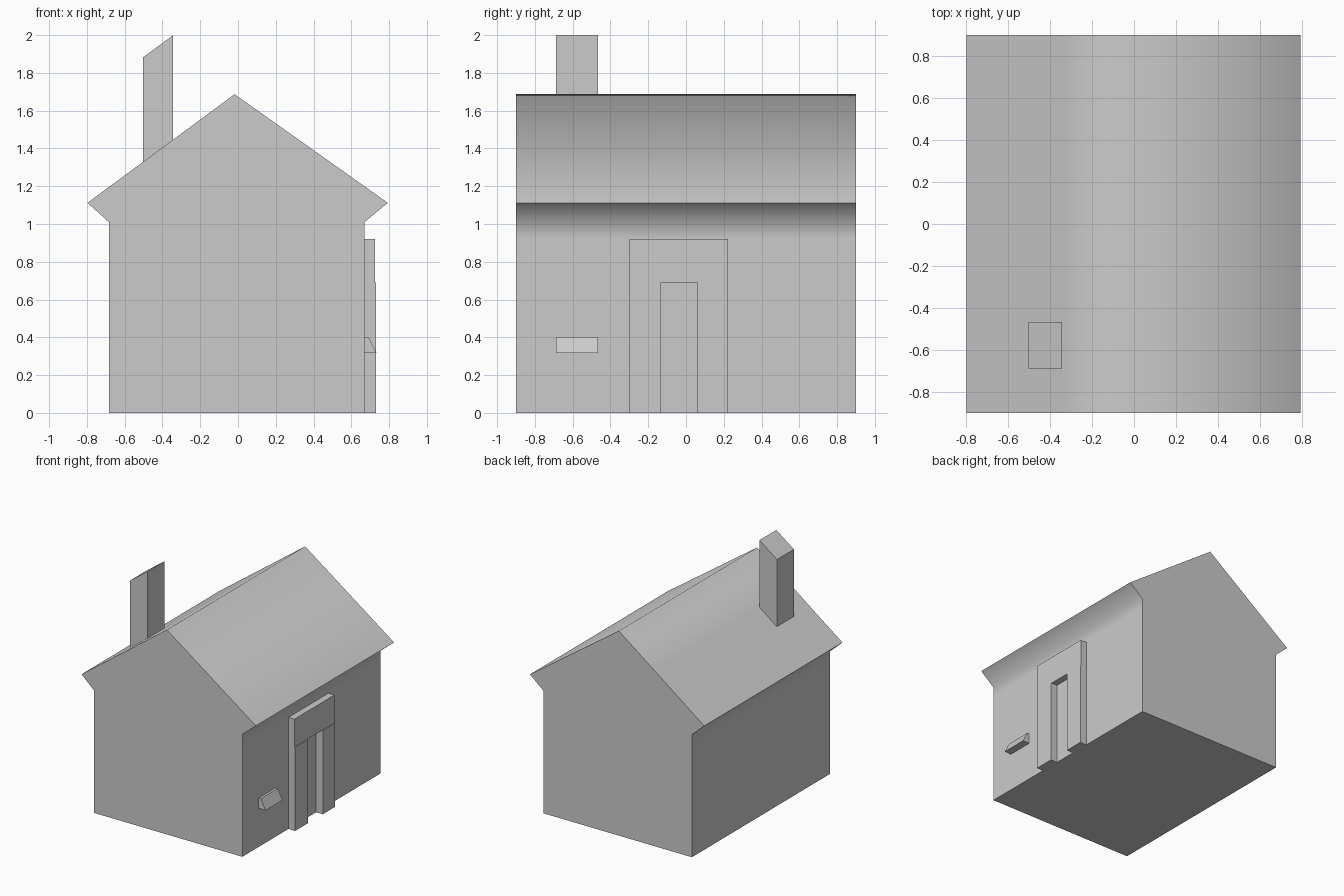
import bpy, bmesh, math

if "Cube" in bpy.data.objects:
    bpy.data.objects.remove(bpy.data.objects["Cube"])


def prism(name, profile, y0, y1, smooth=0):
    """Extrude a closed x-z profile along y."""
    bm = bmesh.new()
    face = bm.faces.new([bm.verts.new((x, y0, z)) for x, z in profile])
    ext = bmesh.ops.extrude_face_region(bm, geom=[face], use_keep_orig=True)
    for v in ext["geom"]:
        if isinstance(v, bmesh.types.BMVert):
            v.co.y = y1
    bmesh.ops.recalc_face_normals(bm, faces=bm.faces)
    mesh = bpy.data.meshes.new(name)
    bm.to_mesh(mesh)
    bm.free()
    obj = bpy.data.objects.new(name, mesh)
    bpy.context.collection.objects.link(obj)
    if smooth:
        bpy.ops.object.select_all(action='DESELECT')
        obj.select_set(True)
        bpy.context.view_layer.objects.active = obj
        bpy.ops.object.shade_smooth_by_angle(angle=math.radians(smooth))
    return obj


def rect(x0, x1, z0, z1):
    return [(x0, z0), (x1, z0), (x1, z1), (x0, z1)]


# House body and roof in one profile; extra points bound the soft shading
prism("house_body", [
    (-0.684, 0), (0.67, 0), (0.67, 0.92), (0.67, 1.01), (0.793, 1.112),
    (-0.018, 1.687), (-0.34, 1.449), (-0.797, 1.112), (-0.684, 1.01),
    (-0.684, 0.92)], -0.9, 0.9, smooth=75)

# Chimney with a top parallel to the roof slope
prism("chimney", [(-0.502, 1.328), (-0.343, 1.445), (-0.343, 2.0),
                  (-0.502, 1.883)], -0.688, -0.467)

# Door surround: lintel above two slightly deeper jambs
prism("door_lintel", rect(0.67, 0.725, 0.69, 0.92), -0.30, 0.222)
for name, y0, y1 in (("door_jamb_front", -0.30, -0.132),
                     ("door_jamb_back", 0.06, 0.222)):
    prism(name, rect(0.67, 0.731, 0, 0.69), y0, y1)

# Small ledge beside the door
prism("wall_ledge", [(0.67, 0.318), (0.733, 0.318), (0.69, 0.403),
                     (0.67, 0.403)], -0.688, -0.467)
